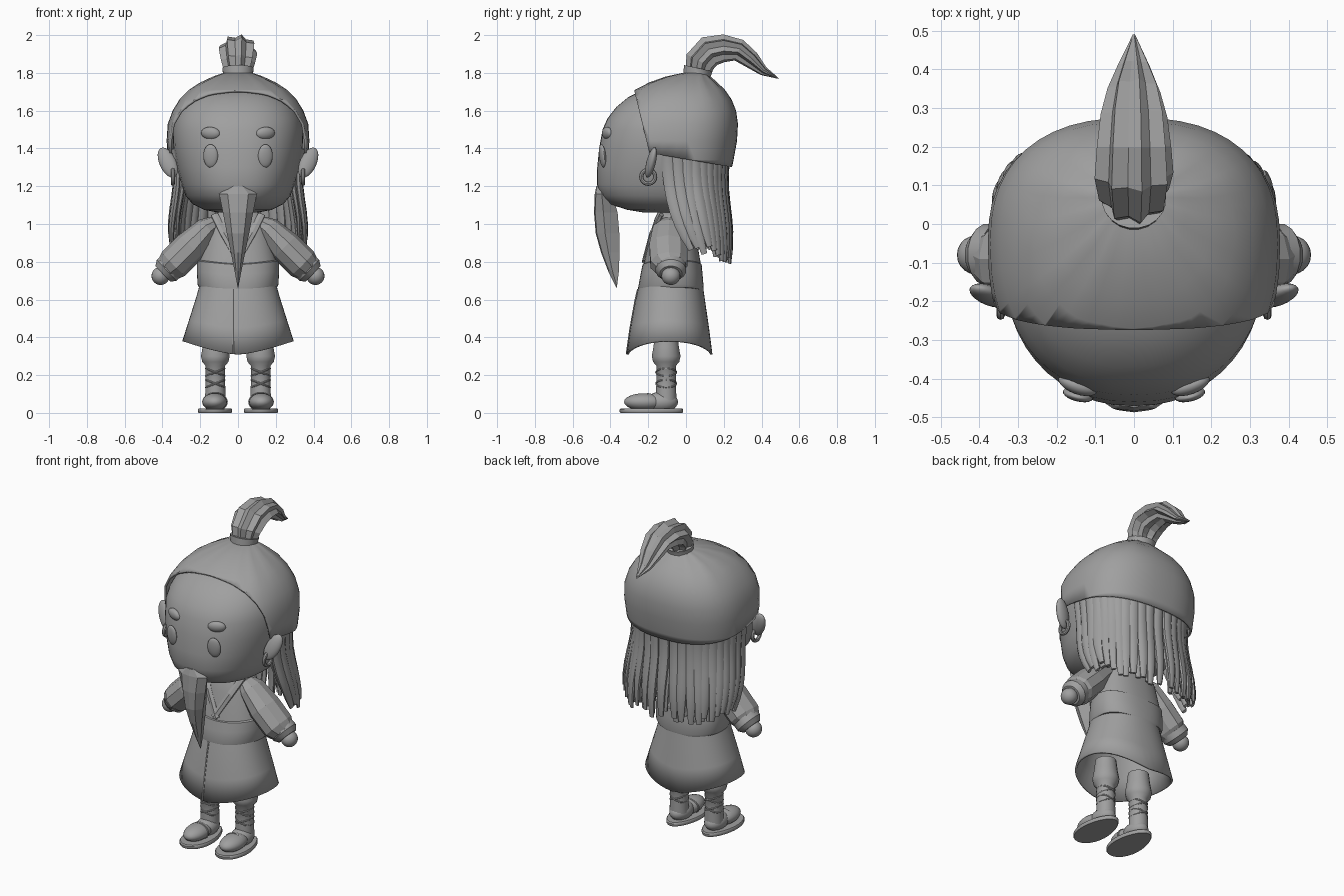
import bpy, bmesh, math, random
from mathutils import Vector, Matrix

random.seed(4)
cube = bpy.data.objects.get("Cube")
if cube:
    bpy.data.objects.remove(cube, do_unlink=True)

grey = bpy.data.materials.new("clay_grey")
grey.use_nodes = True
grey.diffuse_color = (0.35, 0.35, 0.35, 1)
grey.node_tree.nodes["Principled BSDF"].inputs["Base Color"].default_value = (0.35, 0.35, 0.35, 1)


def finish(name, bm, smooth=40):
    """Turn a bmesh into a named object with the shared material."""
    bmesh.ops.recalc_face_normals(bm, faces=bm.faces)
    mesh = bpy.data.meshes.new(name)
    bm.to_mesh(mesh)
    bm.free()
    obj = bpy.data.objects.new(name, mesh)
    bpy.context.collection.objects.link(obj)
    mesh.materials.append(grey)
    if smooth:
        bpy.ops.object.select_all(action="DESELECT")
        obj.select_set(True)
        bpy.context.view_layer.objects.active = obj
        bpy.ops.object.shade_smooth_by_angle(angle=math.radians(smooth))
    return obj


def skin(rings, start=True, end=True):
    """Bridge a list of point rings."""
    bm = bmesh.new()
    rows = [[bm.verts.new(p) for p in ring] for ring in rings]
    n = len(rows[0])
    for a, b in zip(rows, rows[1:]):
        for i in range(n):
            j = (i + 1) % n
            bm.faces.new((a[i], a[j], b[j], b[i]))
    if start:
        bm.faces.new(rows[0][::-1])
    if end:
        bm.faces.new(rows[-1])
    return bm


def oval(z, rx, front, back, cy=-0.06, power=2.3, lift=0, fold=0, n=48):
    """Horizontal rounded ring with separate front and back depth."""
    pts = []
    for i in range(n):
        a = math.tau * i / n
        c, s = math.cos(a), math.sin(a)
        x = math.copysign(abs(c) ** (2 / power), c)
        y = math.copysign(abs(s) ** (2 / power), s)
        k = 1 + fold * math.cos(12 * a)
        depth = (back - cy) if y > 0 else (cy - front)
        pts.append(Vector((rx * x * k, cy + depth * y * k, z + lift * abs(x) ** 1.4)))
    return pts


def tube(path, sizes, side, n=8, flute=0):
    """Rings along a path; sizes are half widths along and across the side vector."""
    path = [Vector(p) for p in path]
    rings = []
    for i, p in enumerate(path):
        t = (path[min(i + 1, len(path) - 1)] - path[max(i - 1, 0)]).normalized()
        b = t.cross(Vector(side)).normalized()
        s = b.cross(t)
        w, h = sizes[i]
        ring = []
        for k in range(n):
            a = math.tau * (k + 0.5) / n
            f = 1 - flute * (k % 2)
            ring.append(p + s * w * f * math.cos(a) + b * h * f * math.sin(a))
        rings.append(ring)
    return skin(rings)


def placed(loc, rot):
    """Location followed by X, Y and Z turns in degrees."""
    turn = Matrix.Translation(loc)
    for axis, angle in zip("XYZ", rot):
        turn = turn @ Matrix.Rotation(math.radians(angle), 4, axis)
    return turn


def ball(name, loc, scale, rot=(0, 0, 0)):
    bm = bmesh.new()
    bmesh.ops.create_uvsphere(bm, u_segments=20, v_segments=12, radius=1)
    bm.transform(placed(loc, rot) @ Matrix.Diagonal((*scale, 1)))
    return finish(name, bm)


def hoop(name, loc, rx, ry, thick, rot=(0, 0, 0)):
    """Closed round band lying flat before rotation."""
    turn = placed(loc, rot)
    rings = []
    for i in range(25):
        a = math.tau * i / 24
        rings.append([turn @ Vector(((rx + thick * math.cos(b)) * math.cos(a),
                                     (ry + thick * math.cos(b)) * math.sin(a),
                                     thick * math.sin(b)))
                      for b in (math.tau * k / 8 for k in range(8))])
    bm = skin(rings, False, False)
    bmesh.ops.remove_doubles(bm, verts=bm.verts, dist=0.0001)
    return finish(name, bm)


# Head with a broad, boxy jaw
head = [(1.06, .1, -.22, .03), (1.075, .18, -.31, .08), (1.105, .24, -.405, .12),
        (1.15, .278, -.452, .16), (1.21, .30, -.472, .19), (1.3, .325, -.47, .21),
        (1.4, .342, -.46, .23), (1.5, .345, -.442, .24), (1.56, .33, -.415, .235),
        (1.62, .3, -.368, .21), (1.67, .25, -.308, .17), (1.72, .17, -.21, .11)]
finish("head", skin([oval(*r) for r in head]), 60)

# Swept-back hair cap, trimmed along the hairline and nape
cap = [(1.26, .355, -.48, .235, -.05, 0), (1.34, .37, -.48, .252, -.05, 0),
       (1.44, .378, -.47, .27, -.05, 0), (1.53, .372, -.44, .275, -.05, 0),
       (1.6, .346, -.398, .265, -.045, 0), (1.66, .308, -.335, .24, -.04, .004),
       (1.71, .258, -.268, .204, -.03, .01), (1.75, .195, -.19, .162, -.01, .02),
       (1.78, .13, -.105, .127, .02, .035), (1.80, .075, -.015, .1, .045, .035)]
bm = skin([oval(z, rx, f, b, cy, 2.4, 0, fold) for z, rx, f, b, cy, fold in cap], False, True)
for point, normal in (((0, -.27, 1.69), (0, -.33, -.08)), ((0, -.1, 1.36), (0, -.06, -.35))):
    bmesh.ops.bisect_plane(bm, geom=bm.verts[:] + bm.edges[:] + bm.faces[:],
                           plane_co=point, plane_no=normal, clear_outer=True)
shell = finish("hair_cap", bm, 60)
shell.modifiers.new("thickness", "SOLIDIFY").thickness = 0.012

# Two layers of hanging hair locks around the sides and back
for layer, (scale, count) in enumerate(((1, 23), (.91, 19))):
    for i in range(count):
        a = math.radians(-9 + 198 * i / (count - 1))
        c, s = math.cos(a), math.sin(a)
        x0 = .338 * scale * math.copysign(abs(c) ** .85, c)
        y0 = -.045 + .268 * scale * math.copysign(abs(s) ** .85, s)
        low = .88 - .08 * max(s, 0) + random.uniform(-.03, .03) + .02 * layer
        sway = random.uniform(-.012, .012)
        path, sizes = [], []
        for k in range(9):
            t = k / 8
            curl = math.sin(t * math.pi * 1.8) * .014
            path.append((x0 * (1 + .02 * t * abs(c)) - c * curl + sway * t * s,
                         y0 + (.09 - .4 * y0) * t ** 2.3 - s * curl,
                         1.40 + (low - 1.40) * t))
            w = .034 - .018 * t ** 4
            sizes.append((w, w * .55))
        finish(f"hair_lock_{layer}_{i}", tube(path, sizes, (-s, c, 0), 8), 50)

# Fluted topknot and its tie
tail = [(0, .06, 1.79), (0, .075, 1.86), (0, .125, 1.915), (0, .2, 1.93),
        (0, .28, 1.92), (0, .345, 1.87), (0, .41, 1.81), (0, .49, 1.77)]
sizes = [(.07, .065), (.092, .083), (.104, .085), (.098, .075), (.088, .06), (.07, .048), (.042, .026), (.003, .002)]
finish("topknot", tube(tail, sizes, (1, 0, 0), 16, .24), 0)
finish("topknot_tie", tube([(0, .045, 1.74), (0, .055, 1.78), (0, .065, 1.825)],
                           [(.095, .09), (.078, .072), (.084, .078)], (1, 0, 0), 20), 30)

# Faceted tapering beard
beard = []
for z, front, back, w in ((1.2, -.475, -.42, .045), (1.16, -.483, -.39, .1), (1.06, -.487, -.362, .08),
                          (.95, -.478, -.353, .059), (.85, -.45, -.352, .038), (.75, -.412, -.355, .018),
                          (.665, -.37, -.366, .002)):
    mid = front * .6 + back * .4
    beard.append([(-w, mid, z), (-w * .55, front + .006, z), (0, front, z), (w * .55, front + .006, z),
                  (w, mid, z), (w * .5, back, z), (-w * .5, back, z)])
finish("beard", skin(beard), 0)

# Robe: chest, sash and flared open skirt with arched hem
chest = [(1.06, .12, -.15, .0), (1.03, .15, -.165, .02), (.95, .175, -.19, .05), (.78, .212, -.225, .08)]
finish("robe_chest", skin([oval(*r) for r in chest]), 50)
sash = [(.79, .208, -.22, .075), (.785, .217, -.23, .083), (.73, .218, -.241, .088),
        (.66, .214, -.254, .094), (.645, .207, -.25, .09)]
finish("sash", skin([oval(*r, lift=.02) for r in sash]), 40)
skirt = [(.67, .205, -.25, .09, 0), (.6, .222, -.267, .1, .01), (.45, .26, -.295, .122, .04),
         (.31, .295, -.315, .14, .07)]
robe = finish("robe_skirt", skin([oval(z, rx, f, b, -.09, 2.2, up) for z, rx, f, b, up in skirt],
                                 True, False), 50)
robe.modifiers.new("thickness", "SOLIDIFY").thickness = 0.012
finish("skirt_overlap_edge", tube([(-.025, -.255, .655), (-.025, -.268, .6), (-.025, -.295, .45), (-.025, -.315, .312)],
                                  [(.005, .004)] * 4, (1, 0, 0), 6), 0)
finish("neck", skin([oval(z, .09, -.15, .03) for z in (1.0, 1.12)]))

# Mirrored parts
for label, m in (("left", 1), ("right", -1)):
    ball(f"{label}_eye", (m * .145, -.442, 1.36), (.04, .016, .062), (6, 0, m * 14))
    ball(f"{label}_brow", (m * .145, -.416, 1.48), (.053, .024, .034), (12, 0, m * 20))
    ball(f"{label}_ear", (m * .372, -.185, 1.325), (.044, .024, .088), (-15, m * 24, m * 10))
    hoop(f"{label}_earring", (m * .345, -.2, 1.25), .037, .037, .011, (0, 90, m * 12))
    finish(f"{label}_collar", tube([(m * .125, -.13, 1.05), (m * .075, -.182, .95), (m * -.01, -.222, .8)],
                                   [(.022, .012)] * 3, (1, 0, 0), 6), 0)

    # Faceted sleeve, cuff and hand
    sleeve = [(.12, -.085, 1.0), (.16, -.088, .975), (.25, -.093, .88), (.34, -.09, .79),
              (.365, -.083, .767)]
    finish(f"{label}_sleeve", tube([(m * x, y, z) for x, y, z in sleeve],
                                   [(.06, .045), (.09, .065), (.106, .088), (.103, .088), (.08, .076)],
                                   (0, 1, 0), 10), 0)
    finish(f"{label}_cuff", tube([(m * .35, -.08, .78), (m * .378, -.08, .755), (m * .398, -.08, .736)],
                                 [(.08, .077), (.082, .078), (.06, .058)], (0, 1, 0), 16), 30)
    ball(f"{label}_hand", (m * .41, -.08, .725), (.048, .05, .048))

    # Trouser leg, bound calf, shoe and sole
    x = m * .12
    leg = [(.42, .06), (.35, .068), (.3, .077), (.27, .07), (.25, .053), (.15, .053), (.06, .055)]
    finish(f"{label}_leg", tube([(x, -.105, z) for z, r in leg], [(r, r) for z, r in leg], (1, 0, 0), 20), 50)
    for tilt in (-22, 22):
        for z in (.215, .155):
            hoop(f"{label}_binding", (x, -.105, z), .053, .053, .005, (0, tilt, 0))
    ball(f"{label}_shoe_toe", (x + m * .004, -.22, .058), (.066, .108, .046))
    ball(f"{label}_shoe_heel", (x, -.13, .058), (.061, .088, .054))
    hoop(f"{label}_shoe_strap", (x, -.21, .058), .06, .043, .006, (80, 0, 0))
    sole = [[Vector((x + m * .002 + math.cos(a) * k * (.09 - .012 * math.sin(a)), -.183 + .168 * k * math.sin(a), z))
             for a in (math.tau * i / 28 for i in range(28))]
            for z, k in ((0, .97), (.006, 1), (.018, 1), (.024, .96))]
    finish(f"{label}_sole", skin(sole), 40)
